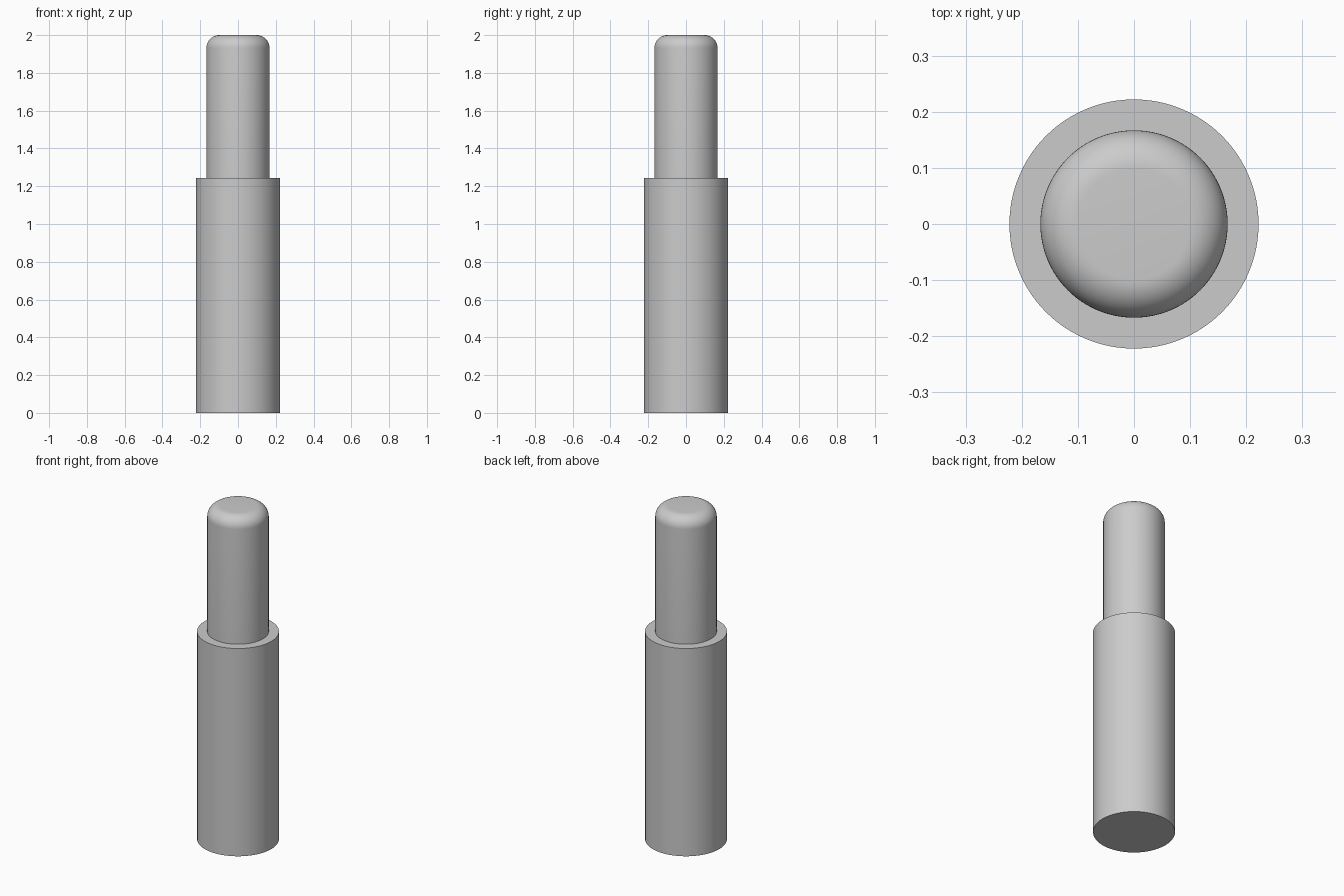
import bpy, bmesh, math

if "Cube" in bpy.data.objects:
    bpy.data.objects.remove(bpy.data.objects["Cube"])

grey = bpy.data.materials.new("plain grey")
grey.diffuse_color = (0.6, 0.6, 0.6, 1)
grey.use_nodes = True
grey.node_tree.nodes["Principled BSDF"].inputs["Base Color"].default_value = grey.diffuse_color

BODY_R, PIN_R, STEP_Z, TOP_Z, FILLET = 0.222, 0.167, 1.244, 2.0, 0.068

# Half profile of the stepped pin, from the base centre to the top centre
profile = [(0, 0), (BODY_R, 0), (BODY_R, STEP_Z), (PIN_R, STEP_Z)]
for i in range(13):  # rounded upper edge
    a = math.pi / 2 * i / 12
    profile.append((PIN_R - FILLET + FILLET * math.cos(a),
                    TOP_Z - FILLET + FILLET * math.sin(a)))
profile.append((0, TOP_Z))

# Turn the profile around z
bm = bmesh.new()
verts = [bm.verts.new((r, 0, z)) for r, z in profile]
edges = [bm.edges.new(pair) for pair in zip(verts, verts[1:])]
bmesh.ops.spin(bm, geom=verts + edges, cent=(0, 0, 0), axis=(0, 0, 1),
               angle=math.tau, steps=96, use_merge=True)
bmesh.ops.remove_doubles(bm, verts=bm.verts, dist=1e-5)
bmesh.ops.recalc_face_normals(bm, faces=bm.faces)

mesh = bpy.data.meshes.new("stepped_pin")
bm.to_mesh(mesh)
bm.free()
mesh.materials.append(grey)
pin = bpy.data.objects.new("stepped_pin", mesh)
bpy.context.collection.objects.link(pin)

# Smooth sides and fillet, crisp step and base edges
bpy.context.view_layer.objects.active = pin
pin.select_set(True)
bpy.ops.object.shade_smooth_by_angle(angle=math.radians(30))
